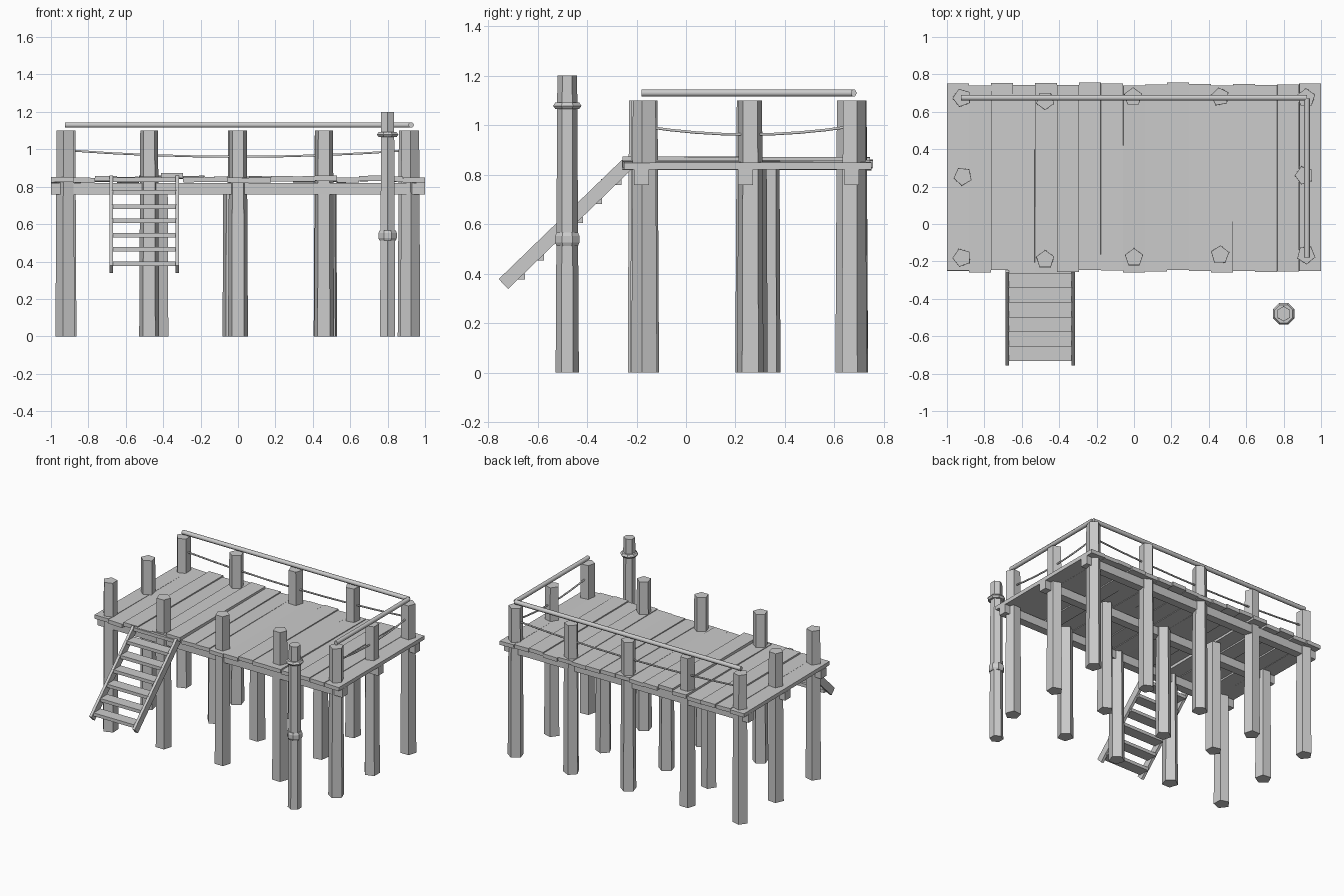
import bpy, bmesh, math, random
from mathutils import Vector, Matrix

if "Cube" in bpy.data.objects:
    bpy.data.objects.remove(bpy.data.objects["Cube"])

random.seed(4)


def make_object(name, bm):
    bmesh.ops.recalc_face_normals(bm, faces=bm.faces)
    mesh = bpy.data.meshes.new(name)
    bm.to_mesh(mesh)
    bm.free()
    ob = bpy.data.objects.new(name, mesh)
    bpy.context.collection.objects.link(ob)
    return ob


def box(name, centre, size, rot=(0, 0, 0)):
    bm = bmesh.new()
    bmesh.ops.create_cube(bm, size=1)
    bmesh.ops.scale(bm, vec=size, verts=bm.verts)
    ob = make_object(name, bm)
    ob.location, ob.rotation_euler = centre, rot
    return ob


def lathe(name, profile, sides, location, angle=0.0, closed=False):
    """Faceted turned part from (radius, z) points."""
    bm = bmesh.new()
    rings = []
    for r, z in profile:
        rings.append([bm.verts.new((r * math.cos(angle + math.tau * i / sides),
                                    r * math.sin(angle + math.tau * i / sides), z))
                      for i in range(sides)])
    pairs = list(zip(rings, rings[1:]))
    if closed:
        pairs.append((rings[-1], rings[0]))
    for a, b in pairs:
        for i in range(sides):
            j = (i + 1) % sides
            bm.faces.new((a[i], a[j], b[j], b[i]))
    if not closed:
        bm.faces.new(rings[0])
        bm.faces.new(rings[-1])
    ob = make_object(name, bm)
    ob.location = location
    return ob


def tube(name, points, radius, resolution=1):
    curve = bpy.data.curves.new(name, 'CURVE')
    curve.dimensions = '3D'
    curve.bevel_depth = radius
    curve.bevel_resolution = resolution
    curve.use_fill_caps = True
    sp = curve.splines.new('POLY')
    sp.points.add(len(points) - 1)
    for p, co in zip(sp.points, points):
        p.co = (*co, 1)
    ob = bpy.data.objects.new(name, curve)
    bpy.context.collection.objects.link(ob)
    return ob


# Outer posts that rise above the deck: x, y, facing of one corner in degrees
posts = [(-0.92, -0.18, 110), (-0.475, -0.19, 90), (0.0, -0.18, 90), (0.46, -0.165, 160),
         (0.92, -0.165, 130), (-0.92, 0.675, 110), (-0.475, 0.66, -90), (-0.005, 0.68, 90),
         (0.46, 0.68, 100), (0.92, 0.675, 90), (-0.915, 0.255, 120), (0.91, 0.26, 180)]
for x, y, a in posts:
    lathe("post", [(0.056, 0), (0.05, 1.1)], 5, (x, y, 0), math.radians(a))

# Inner posts that stop under the deck
for x, y, a in [(-0.42, 0.33, 40), (-0.03, 0.27, 160), (0.48, 0.275, 100)]:
    lathe("inner_post", [(0.056, 0), (0.052, 0.82)], 5, (x, y, 0), math.radians(a))

# Long beams under the deck
for y in (-0.18, 0.24, 0.67):
    box("beam", (0, y, 0.79), (2.0, 0.06, 0.062))

# Deck planks, slightly uneven
count = 17
pitch = 2.0 / count
for i in range(count):
    x = -1 + pitch * (i + 0.5)
    end = i in (0, count - 1)
    lift = 0.022 if i == 5 else random.uniform(-0.004, 0.008)
    front = 0.0 if end else random.uniform(-0.01, 0.008)
    box("plank", (x, 0.25 + front, 0.836 + lift), (pitch - 0.002, 1.0, 0.028),
        (random.uniform(-0.008, 0.008), random.uniform(-0.03, 0.03), 0))

# Handrails and sagging ropes along the back and right side
tube("back_rail", [(-0.925, 0.675, 1.13), (0.925, 0.675, 1.13)], 0.016)
tube("side_rail", [(0.925, -0.18, 1.13), (0.925, 0.67, 1.13)], 0.016)


def rope(name, a, b, sag):
    a, b = Vector(a), Vector(b)
    pts = []
    for i in range(9):
        t = i / 8
        p = a.lerp(b, t)
        p.z -= sag * 4 * t * (1 - t)
        pts.append(p)
    tube(name, pts, 0.006)


rope("back_rope", (-0.92, 0.675, 0.995), (0.92, 0.675, 0.995), 0.035)
rope("side_rope", (0.92, -0.17, 0.995), (0.92, 0.67, 0.995), 0.033)

# Steps: two sloping stringers with flat treads
low, high = Vector((0, -0.738, 0.358)), Vector((0, -0.24, 0.84))
slope = math.atan2(high.z - low.z, high.y - low.y)
mid = (low + high) / 2
for x in (-0.677, -0.325):
    box("stringer", (x, mid.y, mid.z), (0.02, (high - low).length, 0.055), (slope, 0, 0))
for i in range(6):
    box("tread", (-0.5, -0.692 + 0.078 * i, 0.388 + 0.0765 * i), (0.345, 0.082, 0.024))
box("top_tread", (-0.5, -0.235, 0.838), (0.345, 0.06, 0.024))

# Free-standing mooring pole with two bands
spot = (0.8, -0.48, 0)
lathe("mooring_pole", [(0.047, 0), (0.04, 1.2)], 6, spot, math.radians(90))
lathe("upper_band", [(0.036, 1.065), (0.052, 1.065), (0.062, 1.078), (0.052, 1.092),
                     (0.036, 1.092)], 8, spot, math.radians(22.5), closed=True)
lathe("lower_band", [(0.036, 0.512), (0.047, 0.512), (0.053, 0.525), (0.053, 0.552),
                     (0.047, 0.566), (0.036, 0.566)], 8, spot, math.radians(22.5), closed=True)
